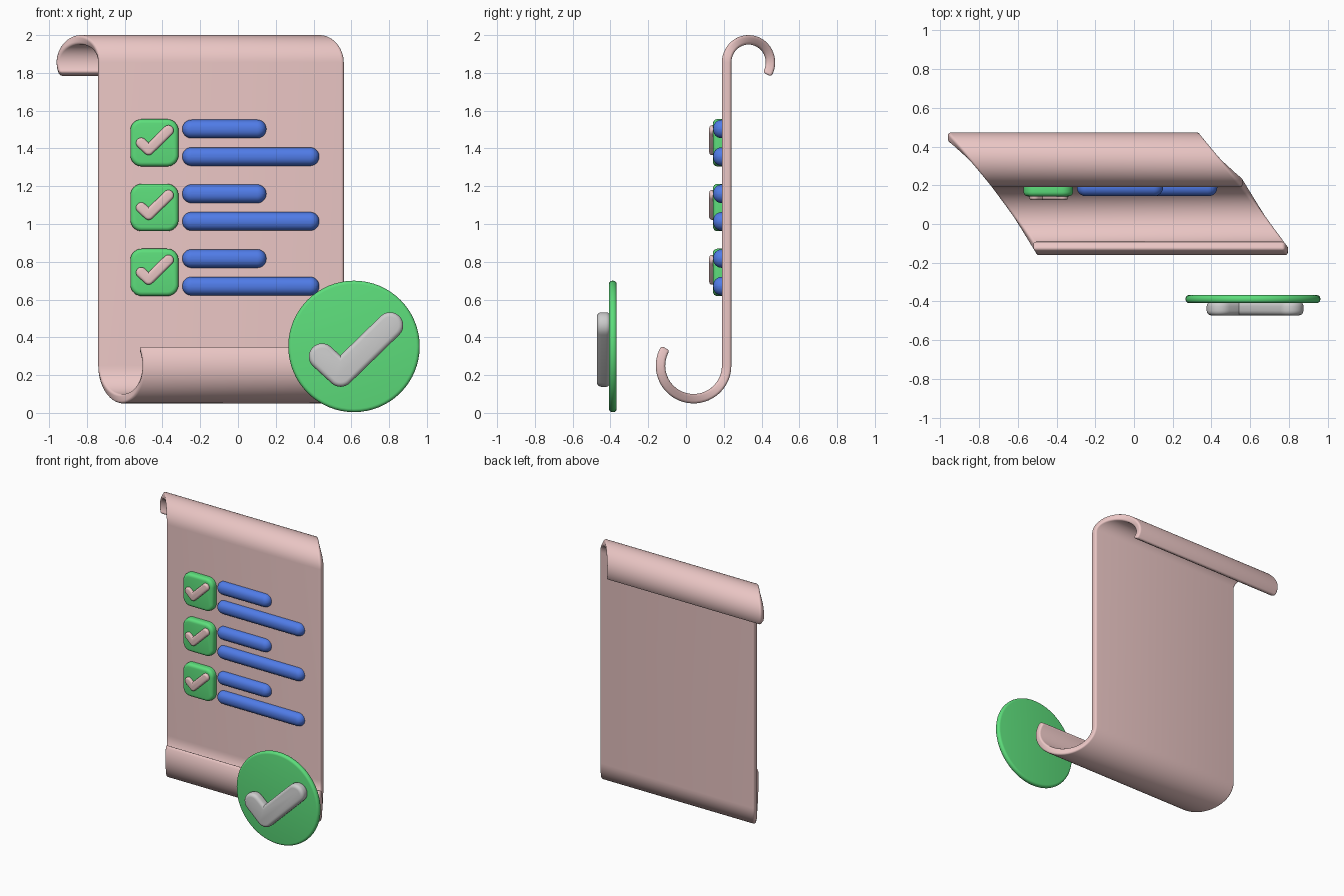
import bpy, bmesh
from math import radians, cos, sin, atan2, pi

if "Cube" in bpy.data.objects:
    bpy.data.objects.remove(bpy.data.objects["Cube"])


def material(name, rgb):
    m = bpy.data.materials.new(name)
    m.diffuse_color = (*rgb, 1)
    m.use_nodes = True
    m.node_tree.nodes["Principled BSDF"].inputs["Base Color"].default_value = m.diffuse_color
    return m


PINK = material("paper_pink", (0.82, 0.56, 0.55))
GREEN = material("green", (0.11, 0.73, 0.20))
BLUE = material("blue", (0.08, 0.20, 0.80))


def finish(name, bm, mat):
    bmesh.ops.recalc_face_normals(bm, faces=bm.faces)
    me = bpy.data.meshes.new(name)
    bm.to_mesh(me)
    bm.free()
    ob = bpy.data.objects.new(name, me)
    bpy.context.collection.objects.link(ob)
    if mat:
        me.materials.append(mat)
    bpy.ops.object.select_all(action='DESELECT')
    ob.select_set(True)
    bpy.context.view_layer.objects.active = ob
    bpy.ops.object.shade_smooth_by_angle(angle=radians(40))
    return ob


def arc(cx, cz, rx, a0, a1, n=10, rz=None):
    rz = rz or rx
    return [(cx + rx * cos(a0 + (a1 - a0) * i / n), cz + rz * sin(a0 + (a1 - a0) * i / n))
            for i in range(n + 1)]


def prism(name, outline, y0, y1, bevel, mat, segments=4):
    """Extrude an x-z outline from y0 to y1 and round both rims."""
    bm = bmesh.new()
    face = bm.faces.new([bm.verts.new((x, y0, z)) for x, z in outline])
    ext = bmesh.ops.extrude_face_region(bm, geom=[face], use_keep_orig=True)
    for v in ext["geom"]:
        if isinstance(v, bmesh.types.BMVert):
            v.co.y = y1
    bmesh.ops.recalc_face_normals(bm, faces=bm.faces)
    rim = [e for e in bm.edges if abs(e.verts[0].co.y - e.verts[1].co.y) < 1e-5]
    bmesh.ops.bevel(bm, geom=rim, offset=bevel, segments=segments, profile=0.5,
                    affect='EDGES', clamp_overlap=False)
    return finish(name, bm, mat)


def rounded_rect(x0, x1, z0, z1, r):
    pts = []
    for k, (x, z) in enumerate([(x1 - r, z1 - r), (x0 + r, z1 - r), (x0 + r, z0 + r), (x1 - r, z0 + r)]):
        pts += arc(x, z, r, k * pi / 2, (k + 1) * pi / 2, 8)
    return pts


def tick(vx, vz, s):
    """Outline of a round-ended tick whose elbow sits at (vx, vz)."""
    r = 0.07 * s
    d1, d2 = (-0.098 * s, 0.09 * s), (0.262 * s, 0.255 * s)
    a1, a2 = atan2(d1[1], d1[0]), atan2(d2[1], d2[0])
    mid, reach = (a1 + a2) / 2, r / sin((a1 - a2) / 2)
    pts = [(vx + reach * cos(mid), vz + reach * sin(mid))]
    pts += arc(vx + d1[0], vz + d1[1], r, a1 - pi / 2, a1 + pi / 2, 14)
    pts += arc(vx, vz, r, a1 + pi / 2, a2 + 1.5 * pi, 8)
    pts += arc(vx + d2[0], vz + d2[1], r, a2 - pi / 2, a2 + pi / 2, 14)
    return pts


# Paper sheet: curled y-z profile, slanted sideways along the curls
profile = arc(0.04, 0.25, 0.175, radians(-212), 0, 32)
profile += arc(0.331, 1.855, 0.116, pi, radians(-32), 28, rz=0.12)
bm = bmesh.new()
rows = []
for y, z in profile:
    d = y - 0.215
    shift = -d * (0.95 if d > 0 else 0.67)
    rows.append([bm.verts.new((x + shift, y, z)) for x in (-0.74, 0.56)])
for a, b in zip(rows, rows[1:]):
    bm.faces.new((a[0], a[1], b[1], b[0]))
paper = finish("paper_sheet", bm, PINK)
solid = paper.modifiers.new("thickness", 'SOLIDIFY')
solid.thickness = 0.05
solid.offset = 0
bev = paper.modifiers.new("soft_edge", 'BEVEL')
bev.width = 0.018
bev.segments = 4
bev.limit_method = 'ANGLE'
bev.angle_limit = radians(40)

# Three list rows: box with tick, short bar and long bar
for i in range(3):
    z = 1.43 - 0.343 * i
    prism(f"checkbox_{i + 1}", rounded_rect(-0.57, -0.315, z - 0.125, z + 0.125, 0.06),
          0.143, 0.22, 0.022, GREEN)
    prism(f"checkbox_tick_{i + 1}", tick(-0.473, z - 0.037, 0.4), 0.123, 0.17, 0.014, PINK)
    for label, end, dz in (("short", 0.15, 0.073), ("long", 0.43, -0.073)):
        prism(f"{label}_text_bar_{i + 1}",
              rounded_rect(-0.295, end, z + dz - 0.049, z + dz + 0.049, 0.0485),
              0.144, 0.236, 0.044, BLUE, 6)

# Round approval badge in front of the lower right corner
prism("badge_disc", arc(0.614, 0.352, 0.348, 0, 2 * pi, 64)[:-1], -0.408, -0.367, 0.018, GREEN)
prism("badge_tick", tick(0.543, 0.208, 1.0), -0.472, -0.40, 0.024, None)
